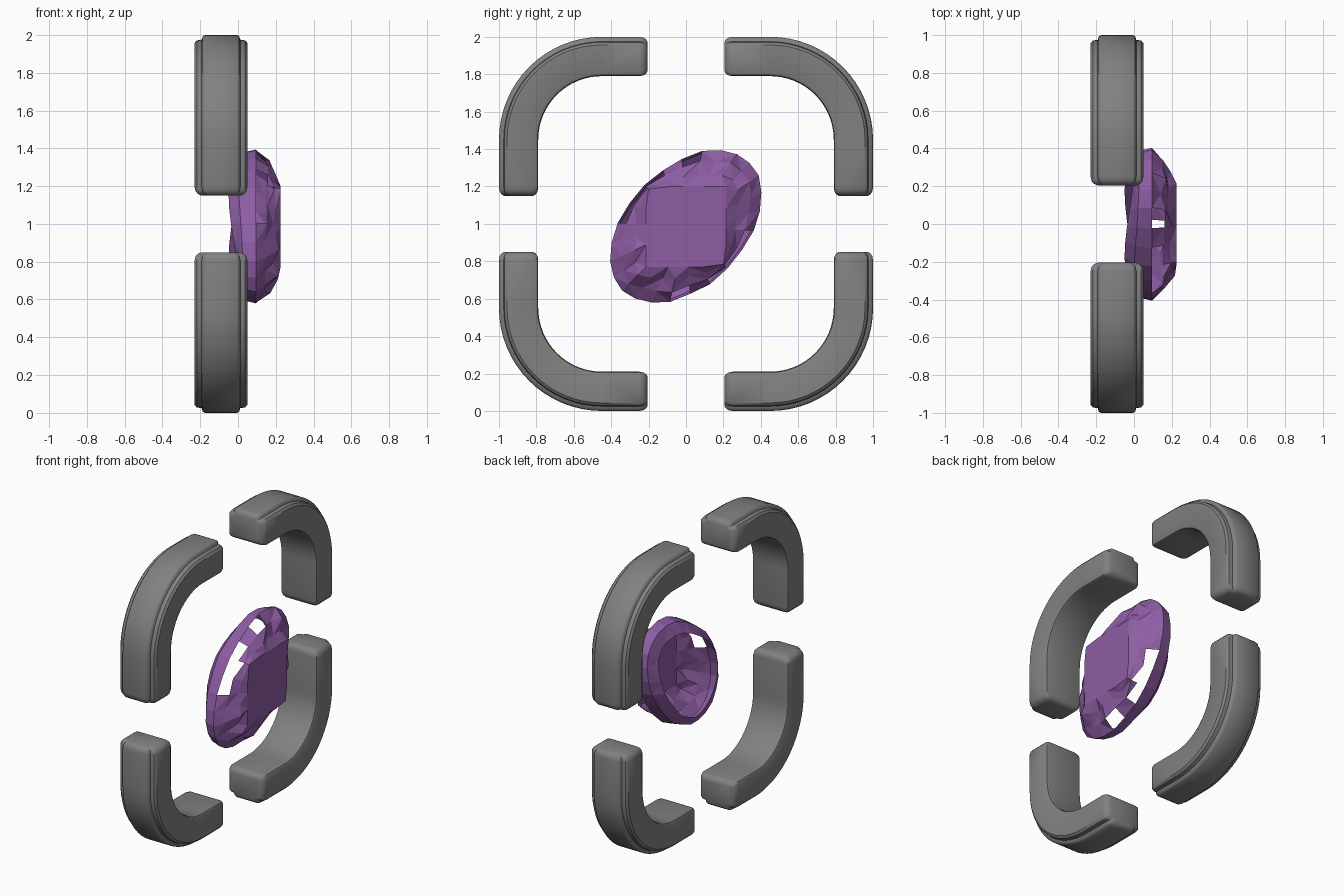
import bpy, bmesh, math, random
from mathutils import Vector

if "Cube" in bpy.data.objects:
    bpy.data.objects.remove(bpy.data.objects["Cube"], do_unlink=True)
random.seed(4)


def material(name, rgb):
    m = bpy.data.materials.new(name)
    m.use_nodes = True
    m.diffuse_color = (*rgb, 1)
    m.node_tree.nodes["Principled BSDF"].inputs["Base Color"].default_value = (*rgb, 1)
    return m


def finish(bm, name, mat):
    me = bpy.data.meshes.new(name)
    bm.to_mesh(me)
    bm.free()
    me.materials.append(mat)
    ob = bpy.data.objects.new(name, me)
    bpy.context.collection.objects.link(ob)
    return ob


grey = material("stone grey", (0.22, 0.22, 0.22))
purple = material("gem purple", (0.27, 0.11, 0.37))

# Corner brackets: a stepped section swept round a quarter bend
MID_X, RADIUS, BEND, END = -0.09, 0.445, 0.45, 0.205
half = [(0.105, 0.085), (0.097, 0.097), (0.08, 0.102), (0.076, 0.128),
        (0.062, 0.14), (-0.085, 0.14), (-0.1, 0.133), (-0.105, 0.115)]
section = half + [(u, -h) for u, h in reversed(half)]
caps = [(0, 0.74), (0.008, 0.87), (0.022, 0.96), (0.045, 1)]


def path():
    """Stations along one bracket: centre, outward direction, section scale."""
    top = BEND + RADIUS
    rows = [((END + d, top), (0, 1), s) for d, s in caps]
    for i in range(17):
        a = math.pi / 2 * (1 - i / 16)
        c, n = math.cos(a), math.sin(a)
        rows.append(((BEND + RADIUS * c, BEND + RADIUS * n), (c, n), 1))
    # the vertical leg is longer and ends nearer the middle line
    rows += [((top, END - 0.055 + d), (1, 0), s) for d, s in reversed(caps)]
    return rows


def bracket(name, sy, sz):
    bm = bmesh.new()
    rings = []
    for (py, pz), (ny, nz), s in path():
        rings.append([bm.verts.new((MID_X + h * s, sy * (py + ny * u * s),
                                    1 + sz * (pz + nz * u * s))) for u, h in section])
    n = len(section)
    for a, b in zip(rings, rings[1:]):
        for i in range(n):
            j = (i + 1) % n
            bm.faces.new((a[i], a[j], b[j], b[i]))
    bm.faces.new(rings[0])
    bm.faces.new(rings[-1])
    bmesh.ops.recalc_face_normals(bm, faces=bm.faces)
    ob = finish(bm, name, grey)
    bpy.ops.object.select_all(action="DESELECT")
    ob.select_set(True)
    bpy.context.view_layer.objects.active = ob
    bpy.ops.object.shade_smooth_by_angle(angle=math.radians(40))


for vertical, sz in (("upper", 1), ("lower", -1)):
    for depth, sy in (("front", -1), ("back", 1)):
        bracket(f"{vertical}_{depth}_bracket", sy, sz)

# Gem: diagonal oval shell, open at the rear, with gaps in its long sides
SEG, CENTRE_Z = 24, 0.985
LONG, SHORT = 0.485, 0.315


def oval(i):
    a = 2 * math.pi * i / SEG
    p, q = LONG * math.cos(a), SHORT * math.sin(a)
    return Vector((0, (p - q), (p + q))) * math.sqrt(0.5), abs(math.cos(a))


def gem():
    bm = bmesh.new()
    layers = [[] for _ in range(6)]
    for i in range(SEG):
        rim, end = oval(i)
        rim *= random.uniform(0.985, 1.015)
        table = rim * min(0.9, 0.215 / max(abs(rim.y), abs(rim.z)))
        rough = 0.025 * end
        rows = [(rim * 0.78, -0.05 + 0.05 * end ** 2), (rim * 0.96, 0.03 * end),
                (rim, 0.095)]
        for t, x in ((0.3, 0.155), (0.68, 0.195)):
            p = rim.lerp(table, t)
            p *= 1 + random.uniform(-rough, rough)
            rows.append((p, x + random.uniform(-rough, rough)))
        rows.append((table, 0.225))
        for layer, (p, x) in zip(layers, rows):
            layer.append(bm.verts.new((x, p.y, CENTRE_Z + p.z)))
    for k, (a, b) in enumerate(zip(layers, layers[1:])):
        for i in range(SEG):
            j = (i + 1) % SEG
            side = abs(math.sin(2 * math.pi * (i + 0.5) / SEG))
            gap = k in (2, 3) and side > 0.7
            # alternate diagonals give the cut facets; gaps leave out some
            if i % 2:
                tris = ((a[i], a[j], b[j]), (a[i], b[j], b[i]))
            else:
                tris = ((a[i], a[j], b[i]), (a[j], b[j], b[i]))
            for n, t in enumerate(tris):
                if gap and ((k == 2 and i % 4 != 0) or (k == 3 and n == 0 and i % 4 == 2)):
                    continue
                bm.faces.new(t)
    bm.faces.new(layers[-1])
    # the table faces +x, so wind the whole shell to match it
    bmesh.ops.recalc_face_normals(bm, faces=bm.faces)
    bm.faces.ensure_lookup_table()
    if bm.faces[-1].normal.x < 0:
        bmesh.ops.reverse_faces(bm, faces=bm.faces)
    finish(bm, "gem_shell", purple)


gem()
